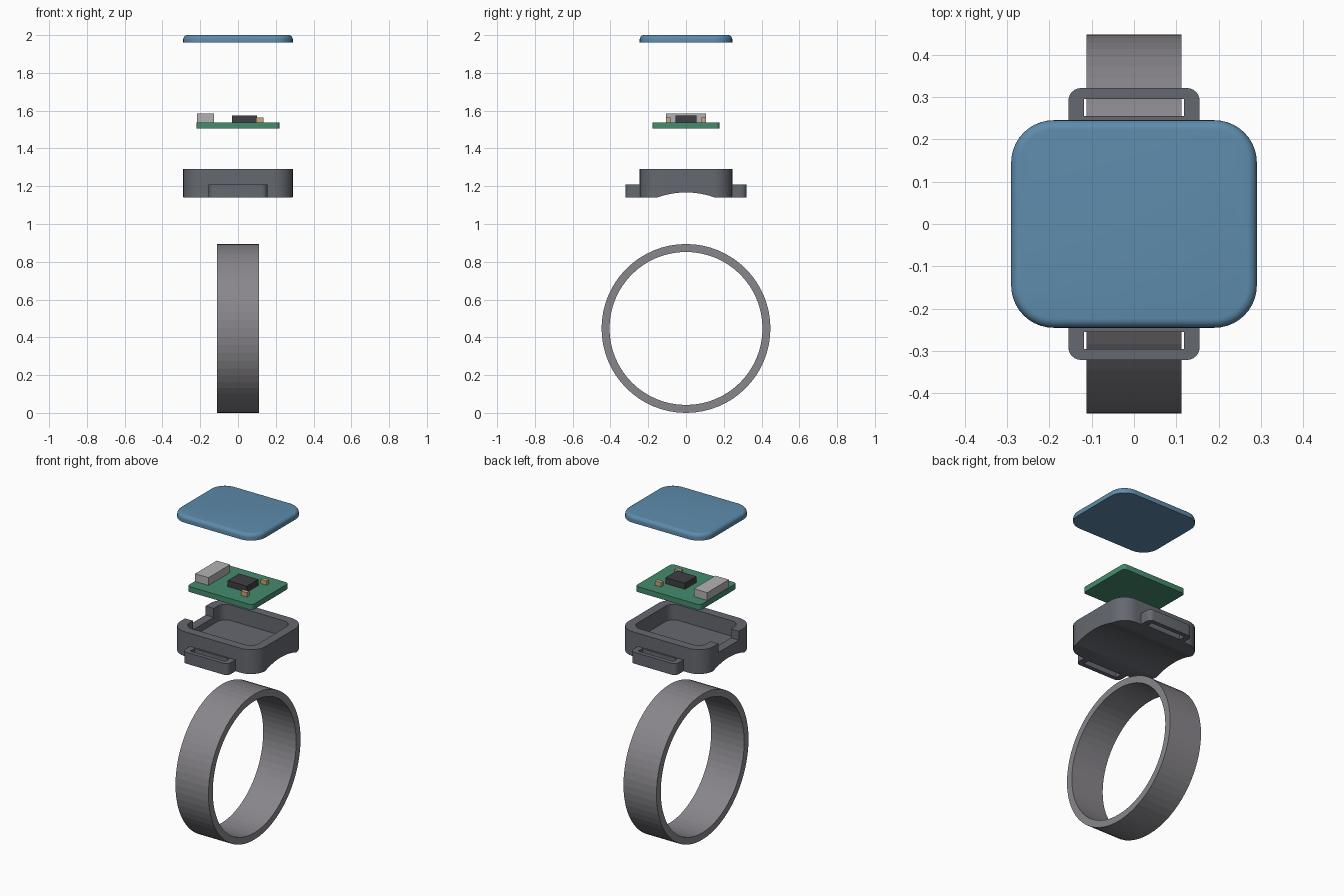
import bpy, bmesh, math

if "Cube" in bpy.data.objects:
    bpy.data.objects.remove(bpy.data.objects["Cube"])

def material(name, rgb):
    m = bpy.data.materials.new(name)
    m.diffuse_color = (*rgb, 1)
    m.use_nodes = True
    m.node_tree.nodes["Principled BSDF"].inputs["Base Color"].default_value = m.diffuse_color
    return m

CASE = material("slate", (0.13, 0.14, 0.16))
BAND = material("warm_grey", (0.25, 0.24, 0.26))
COVER = material("blue", (0.11, 0.26, 0.41))
BOARD = material("green", (0.06, 0.26, 0.155))
CHIP = material("black", (0.05, 0.05, 0.055))
METAL = material("silver", (0.45, 0.45, 0.45))
TAN = material("tan", (0.58, 0.40, 0.20))

def to_object(name, bm, mat=None):
    bmesh.ops.recalc_face_normals(bm, faces=bm.faces)
    me = bpy.data.meshes.new(name)
    bm.to_mesh(me)
    bm.free()
    ob = bpy.data.objects.new(name, me)
    bpy.context.collection.objects.link(ob)
    if mat:
        me.materials.append(mat)
    return ob

def rounded_slab(name, hx, hy, r, z0, z1, mat=None, seg=10, top_bevel=0):
    """Rounded rectangle extruded from z0 to z1."""
    bm = bmesh.new()
    vs = []
    for k, (sx, sy) in enumerate(((1, 1), (-1, 1), (-1, -1), (1, -1))):
        for i in range(seg + 1):
            a = math.pi / 2 * (k + i / seg)
            vs.append(bm.verts.new((sx * (hx - r) + r * math.cos(a),
                                    sy * (hy - r) + r * math.sin(a), z0)))
    base = bm.faces.new(vs)
    ext = bmesh.ops.extrude_face_region(bm, geom=[base])
    top = [v for v in ext["geom"] if isinstance(v, bmesh.types.BMVert)]
    bmesh.ops.translate(bm, verts=top, vec=(0, 0, z1 - z0))
    if top_bevel:
        edges = [e for e in bm.edges if all(v.co.z > z1 - 1e-5 for v in e.verts)]
        bmesh.ops.bevel(bm, geom=edges, offset=top_bevel, segments=6,
                        profile=0.5, affect='EDGES')
    return to_object(name, bm, mat)

def box(name, x0, x1, y0, y1, z0, z1, mat=None):
    bm = bmesh.new()
    bmesh.ops.create_cube(bm, size=1)
    bmesh.ops.scale(bm, verts=bm.verts, vec=(x1 - x0, y1 - y0, z1 - z0))
    bmesh.ops.translate(bm, verts=bm.verts,
                        vec=((x0 + x1) / 2, (y0 + y1) / 2, (z0 + z1) / 2))
    return to_object(name, bm, mat)

def tube(name, r_out, r_in, hx, zc, seg, mat=None):
    """Ring (or solid cylinder if r_in is 0) around the x axis."""
    bm = bmesh.new()
    if r_in:
        profile = [(-hx, r_in), (-hx, r_out), (hx, r_out), (hx, r_in)]
    else:
        profile = [(-hx, r_out), (hx, r_out)]
    rings = []
    for i in range(seg):
        a = 2 * math.pi * i / seg
        rings.append([bm.verts.new((x, r * math.sin(a), zc + r * math.cos(a)))
                      for x, r in profile])
    n = len(profile)
    for i in range(seg):
        a, b = rings[i], rings[(i + 1) % seg]
        for j in range(n if r_in else 1):
            bm.faces.new((a[j], a[(j + 1) % n], b[(j + 1) % n], b[j]))
    if not r_in:
        for j in range(2):
            bm.faces.new([ring[j] for ring in rings])
    return to_object(name, bm, mat)

def boolean(ob, other, op):
    mod = ob.modifiers.new(op, 'BOOLEAN')
    mod.operation, mod.solver, mod.object = op, 'EXACT', other
    bpy.context.view_layer.objects.active = ob
    bpy.ops.object.modifier_apply(modifier=mod.name)
    bpy.data.objects.remove(other)

def smooth(ob):
    bpy.ops.object.select_all(action='DESELECT')
    ob.select_set(True)
    bpy.context.view_layer.objects.active = ob
    bpy.ops.object.shade_smooth_by_angle(angle=math.radians(30))

# Wrist band
tube("band", 0.447, 0.405, 0.112, 0.447, 64, BAND)

# Case with strap lugs, cavity, port notch and curved underside
case = rounded_slab("case", 0.29, 0.245, 0.1, 1.14, 1.29, CASE)
boolean(case, rounded_slab("lugs", 0.155, 0.321, 0.03, 1.14, 1.21, CASE, 6), 'UNION')
boolean(case, rounded_slab("cavity", 0.235, 0.19, 0.055, 1.195, 1.4, CASE), 'DIFFERENCE')
boolean(case, box("port_notch", -0.4, -0.2, -0.1, 0.1, 1.235, 1.4, CASE), 'DIFFERENCE')
for s in (-1, 1):
    y0, y1 = sorted((s * 0.255, s * 0.295))
    boolean(case, box("strap_slot", -0.118, 0.118, y0, y1, 1.0, 1.3, CASE), 'DIFFERENCE')
boolean(case, tube("wrist_curve", 0.447, 0, 0.5, 0.72, 128, CASE), 'DIFFERENCE')
smooth(case)

# Circuit board and its components
smooth(rounded_slab("circuit_board", 0.221, 0.178, 0.02, 1.505, 1.538, BOARD, 5))
box("port_connector", -0.218, -0.127, -0.105, 0.105, 1.538, 1.586, METAL)
box("processor", -0.032, 0.1, -0.056, 0.056, 1.538, 1.575, CHIP)
for s, side in ((-1, "front"), (1, "back")):
    box(f"{side}_capacitor", 0.095, 0.136, s * 0.095 - 0.012, s * 0.095 + 0.012,
        1.538, 1.564, TAN)

# Cover glass
smooth(rounded_slab("cover", 0.29, 0.245, 0.1, 1.96, 2.0, COVER, 10, 0.022))
